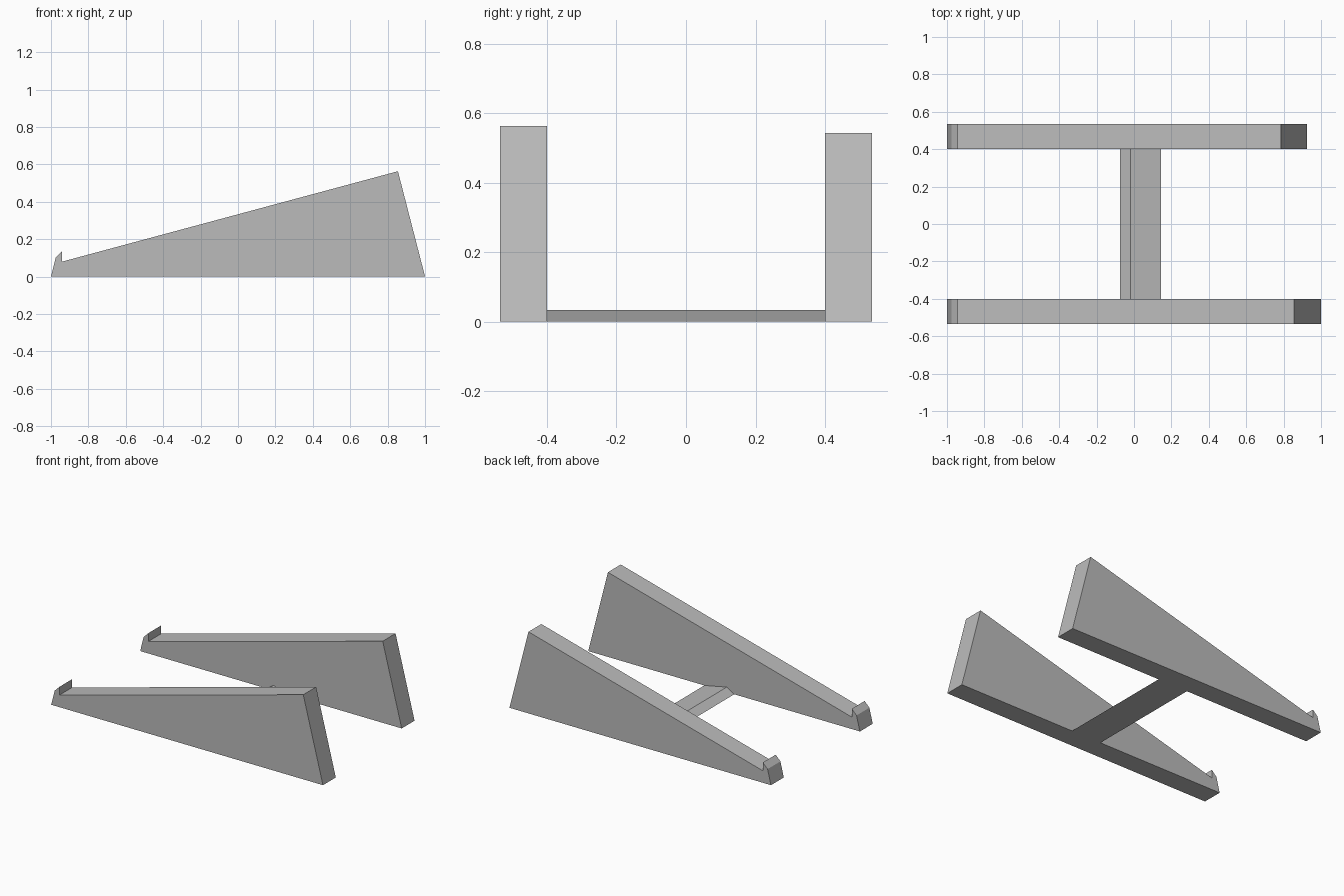
import bpy
import bmesh

cube = bpy.data.objects.get("Cube")
if cube:
    bpy.data.objects.remove(cube, do_unlink=True)

# Single flat grey
grey = bpy.data.materials.new("grey_plastic")
grey.use_nodes = True
colour = (0.5, 0.5, 0.5, 1)
grey.diffuse_color = colour
grey.node_tree.nodes["Principled BSDF"].inputs["Base Color"].default_value = colour


def extrude_profile(name, profile, y0, y1):
    """Extrude an (x, z) outline from y0 to y1 as a closed solid."""
    bm = bmesh.new()
    face = bm.faces.new([bm.verts.new((x, y0, z)) for x, z in profile])
    result = bmesh.ops.extrude_face_region(bm, geom=[face])
    moved = [g for g in result["geom"] if isinstance(g, bmesh.types.BMVert)]
    bmesh.ops.translate(bm, vec=(0, y1 - y0, 0), verts=moved)
    bmesh.ops.recalc_face_normals(bm, faces=bm.faces)
    mesh = bpy.data.meshes.new(name)
    bm.to_mesh(mesh)
    bm.free()
    mesh.materials.append(grey)
    obj = bpy.data.objects.new(name, mesh)
    bpy.context.collection.objects.link(obj)
    return obj


# Wedge rails with a small retaining lip at the low end
lip = [(-0.94, 0.08), (-0.94, 0.135), (-0.975, 0.10), (-1, 0)]
front_end = [(1, 0), (0.855, 0.563)]
back_end = [(0.925, 0), (0.785, 0.543)]
extrude_profile("front_rail", front_end + lip, -0.535, -0.4)
extrude_profile("back_rail", back_end + lip, 0.4, 0.535)

# Low ridged bar joining the rails
extrude_profile("cross_bar", [(-0.075, 0), (0.145, 0), (-0.02, 0.033)], -0.4, 0.4)
